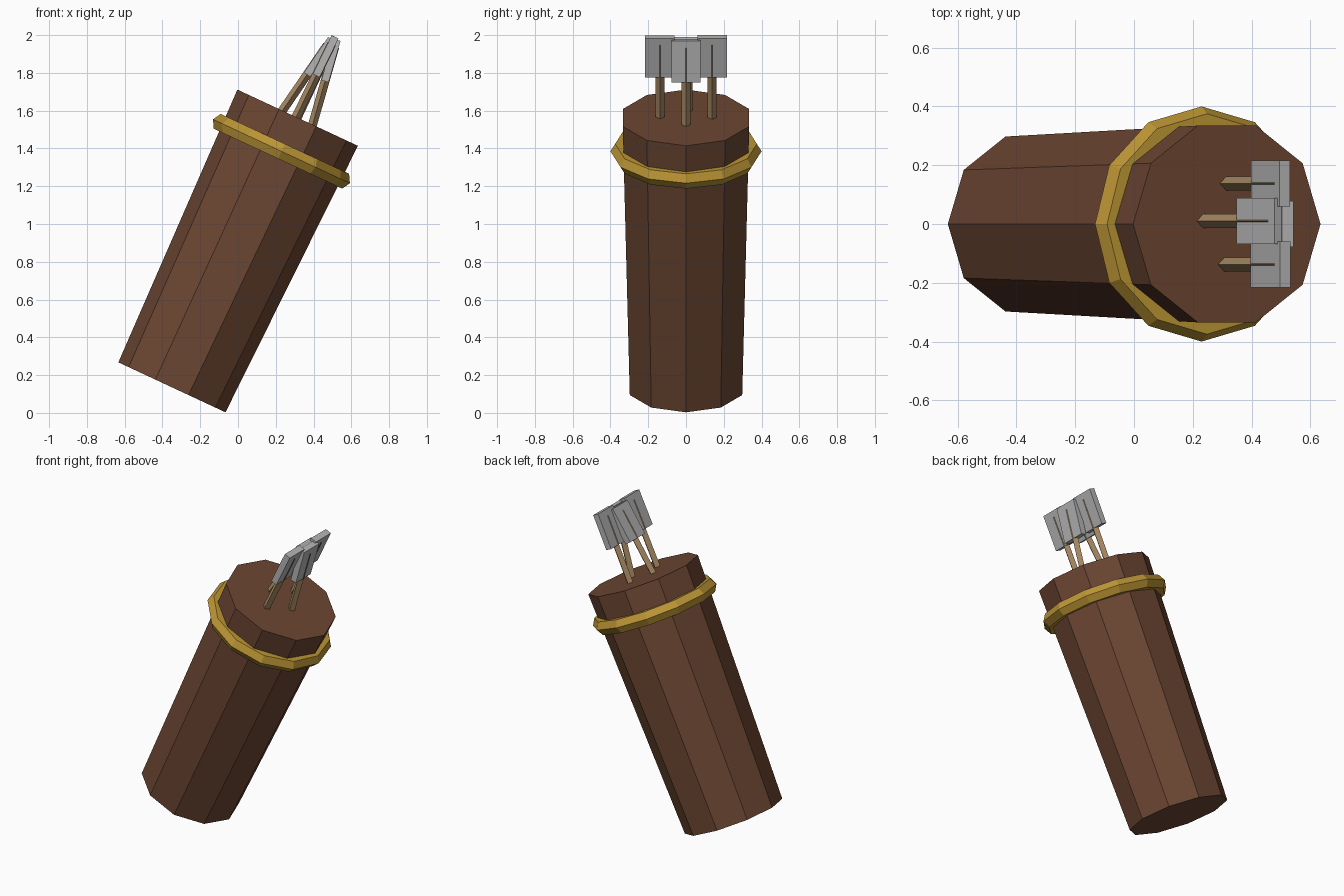
import bpy, bmesh, math
from mathutils import Matrix, Vector

if "Cube" in bpy.data.objects:
    bpy.data.objects.remove(bpy.data.objects["Cube"], do_unlink=True)


def material(name, r, g, b):
    m = bpy.data.materials.new(name)
    m.use_nodes = True
    m.diffuse_color = (r, g, b, 1)
    m.node_tree.nodes["Principled BSDF"].inputs["Base Color"].default_value = (r, g, b, 1)
    return m


leather = material("brown leather", 0.15, 0.062, 0.032)
brass = material("gold band", 0.50, 0.30, 0.035)
wood = material("pale wood", 0.37, 0.24, 0.12)
feather = material("grey feather", 0.46, 0.46, 0.46)


def placed(centre, tilt):
    """Move to a centre after leaning towards +x."""
    return Matrix.Translation(Vector(centre)) @ Matrix.Rotation(math.radians(tilt), 4, 'Y')


def finish(obj, name, mat, matrix):
    obj.name = obj.data.name = name
    obj.data.transform(matrix)
    obj.data.materials.append(mat)
    return obj


def cone(name, mat, sides, r1, r2, depth, matrix):
    bm = bmesh.new()
    bmesh.ops.create_cone(bm, cap_ends=True, segments=sides, radius1=r1, radius2=r2,
                          depth=depth, matrix=Matrix.Rotation(math.radians(90), 4, 'Z')
                          if sides == 10 else Matrix())
    mesh = bpy.data.meshes.new(name)
    bm.to_mesh(mesh)
    bm.free()
    obj = bpy.data.objects.new(name, mesh)
    bpy.context.collection.objects.link(obj)
    return finish(obj, name, mat, matrix)


# Tapered ten-sided case, leaning to one side
LEAN = 25
cone("quiver_body", leather, 10, 0.313, 0.352, 1.575, placed((-0.017, 0, 0.849), LEAN))

# Band near the rim
bpy.ops.mesh.primitive_torus_add(major_segments=12, minor_segments=6,
                                 major_radius=0.35, minor_radius=0.05)
finish(bpy.context.object, "rim_band", brass, placed((0.23, 0, 1.385), LEAN))


# Four arrows: fletching centre and lean
def arrow(name, centre, tilt):
    place = placed(centre, tilt)
    below, above = 0.6, 0.075
    shift = Matrix.Translation((0, 0, (above - below) / 2))
    cone(name + "_shaft", wood, 4, 0.0235, 0.0235, above + below, place @ shift)
    bpy.ops.mesh.primitive_cube_add(size=1)
    size = Matrix.Diagonal((0.04, 0.156, 0.228, 1))
    finish(bpy.context.object, name + "_fletching", feather, place @ size)


arrow("inner_arrow", (0.43, 0.01, 1.885), 34.4)
arrow("outer_arrow", (0.492, 0, 1.865), 16)
arrow("back_arrow", (0.465, 0.138, 1.888), 25)
arrow("front_arrow", (0.464, -0.138, 1.888), 26)
